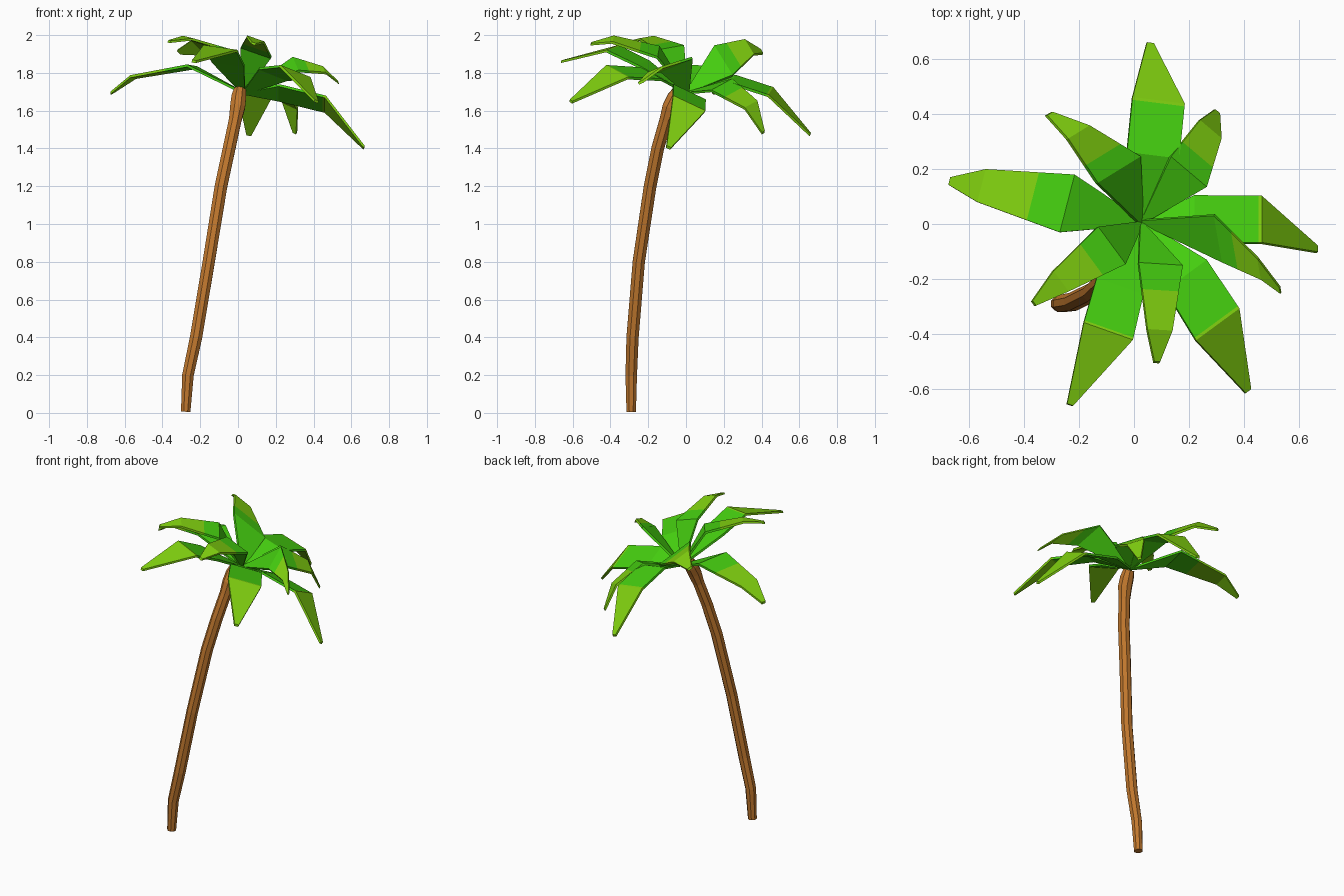
import bpy, bmesh, math
from mathutils import Vector

if "Cube" in bpy.data.objects:
    bpy.data.objects.remove(bpy.data.objects["Cube"])


def material(name, rgb):
    m = bpy.data.materials.new(name)
    m.diffuse_color = (*rgb, 1)
    m.use_nodes = True
    m.node_tree.nodes["Principled BSDF"].inputs["Base Color"].default_value = m.diffuse_color
    return m


BARK = material("bark brown", (0.54, 0.19, 0.027))
GREEN = material("leaf green", (0.06, 0.62, 0.005))
LIME = material("lime leaf tip", (0.22, 0.64, 0.005))


def finish(bm, name, mats):
    bmesh.ops.recalc_face_normals(bm, faces=bm.faces)
    me = bpy.data.meshes.new(name)
    bm.to_mesh(me)
    bm.free()
    for m in mats:
        me.materials.append(m)
    ob = bpy.data.objects.new(name, me)
    bpy.context.collection.objects.link(ob)
    return ob


# Trunk: eight-sided tube swept along a leaning, curved path (x, y, z, radius)
def trunk(path, sides=8):
    bm = bmesh.new()
    pts = [Vector(p[:3]) for p in path]
    rings = []
    for i, p in enumerate(pts):
        tangent = pts[min(i + 1, len(pts) - 1)] - pts[max(i - 1, 0)]
        turn = Vector((0, 0, 1)).rotation_difference(tangent.normalized())
        r = path[i][3]
        ring = []
        for k in range(sides):
            a = math.tau * (k + 0.5) / sides
            ring.append(bm.verts.new(p + turn @ Vector((r * math.cos(a), r * math.sin(a), 0))))
        rings.append(ring)
    for a, b in zip(rings, rings[1:]):
        for k in range(sides):
            j = (k + 1) % sides
            bm.faces.new((a[k], a[j], b[j], b[k]))
    bm.faces.new(rings[0][::-1])
    bm.faces.new(rings[-1])
    finish(bm, "trunk", [BARK])


trunk([(-.277, -.29, .006, .027), (-.265, -.29, .2, .033), (-.222, -.283, .4, .035),
       (-.155, -.25, .8, .035), (-.09, -.19, 1.2, .036), (-.047, -.15, 1.4, .036),
       (-.015, -.107, 1.55, .036), (-.002, -.085, 1.62, .043),
       (.004, -.06, 1.67, .042), (.01, -.035, 1.71, .034)])

CROWN = Vector((0.03, 0.005, 1.70))
THICK = 0.014


# Leaf: folded blade along crown > mid > outer > tip; "across" is the half width
# at mid, scaled by "taper" at outer. The lime colour starts at the "split" ring.
def leaf(name, mid, outer, tip, across, taper):
    mid, outer, tip, across = map(Vector, (mid, outer, tip, across))
    split = 0.4 if taper < 0.8 else 0.95
    rows = [(CROWN, 0.08), (mid, 1), (mid.lerp(outer, split), 1 + (taper - 1) * split),
            (outer, taper), (tip, 0.13)]
    up = (tip - CROWN).cross(across).normalized()
    drop = up * (-THICK if up.z > 0 else THICK)
    bm = bmesh.new()
    loops = []
    for c, w in rows:
        l, r = c + across * w, c - across * w
        loops.append([bm.verts.new(v) for v in (l, r, r + drop, l + drop)])
    for i, (a, b) in enumerate(zip(loops, loops[1:])):
        for k in range(4):
            j = (k + 1) % 4
            bm.faces.new((a[k], a[j], b[j], b[k])).material_index = int(i >= 2)
    bm.faces.new(loops[0])
    bm.faces.new(loops[-1]).material_index = 1
    finish(bm, name, [GREEN, LIME])


# Wide drooping leaves
leaf("leaf_back", (.07, .25, 1.77), (.09, .45, 1.705), (.06, .66, 1.48), (-.095, .012, .02), 1.0)
leaf("leaf_right", (.22, .02, 1.70), (.465, .018, 1.64), (.67, -.09, 1.41), (.0, .085, -.04), 1.0)
leaf("leaf_front_right", (.19, -.185, 1.80), (.305, -.365, 1.81), (.417, -.608, 1.655), (.075, .055, -.03), 1.05)
leaf("leaf_front_left", (-.05, -.225, 1.855), (-.093, -.39, 1.935), (-.232, -.657, 1.867), (.085, -.03, -.012), 1.05)

# Tapered leaves
leaf("leaf_left", (-.243, .075, 1.84), (-.555, .14, 1.785), (-.672, .157, 1.70), (-.027, -.105, .005), 0.57)
leaf("leaf_back_right", (.2, .19, 1.74), (.28, .345, 1.635), (.305, .41, 1.49), (-.065, .055, .03), 0.6)
leaf("leaf_upper_right", (.305, -.055, 1.85), (.455, -.165, 1.82), (.53, -.243, 1.755), (-.015, .085, .035), 0.45)
leaf("leaf_upper_front", (.098, -.145, 1.915), (.095, -.385, 1.982), (.085, -.5, 1.96), (.08, -.005, -.028), 0.57)
leaf("leaf_upper_left", (-.08, -.078, 1.935), (-.265, -.208, 1.99), (-.362, -.288, 1.972), (.05, -.068, -.012), 0.55)
leaf("leaf_back_left", (-.053, .198, 1.868), (-.2, .335, 1.94), (-.305, .402, 1.917), (-.078, -.048, .078), 0.5)
